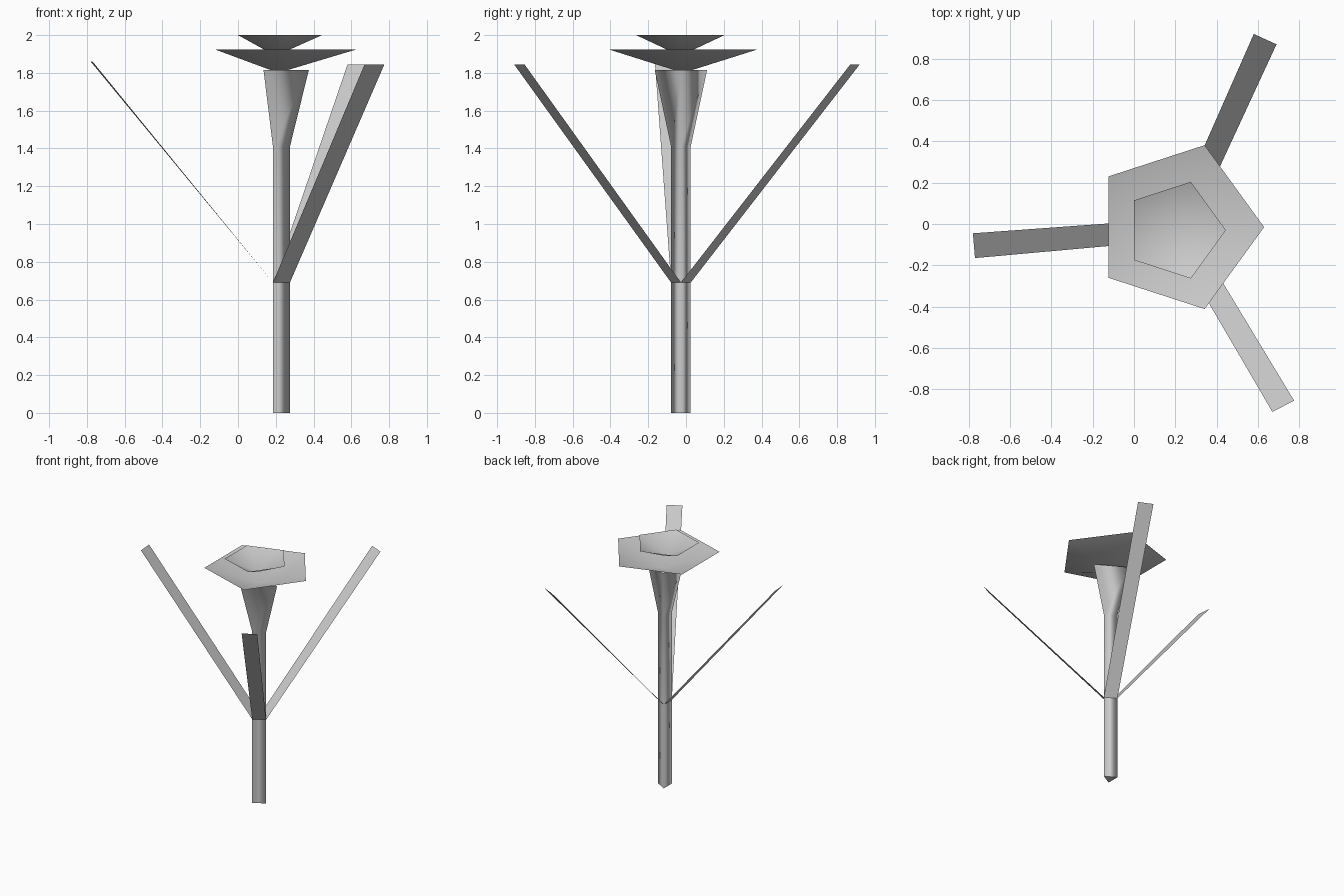
import bpy
from math import cos, sin, pi

if "Cube" in bpy.data.objects:
    bpy.data.objects.remove(bpy.data.objects["Cube"])


def add_mesh(name, verts, faces, smooth_faces=None):
    mesh = bpy.data.meshes.new(name)
    mesh.from_pydata(verts, [], faces)
    mesh.update()
    for p in mesh.polygons:
        p.use_smooth = smooth_faces is not None and p.index < smooth_faces
    obj = bpy.data.objects.new(name, mesh)
    bpy.context.collection.objects.link(obj)
    return obj


def ring(n, r, cx, cy, z):
    return [(cx + r * cos(2 * pi * i / n), cy + r * sin(2 * pi * i / n), z)
            for i in range(n)]


# Three-sided stem, flared at the top
CX, CY, R = 0.215, -0.027, 0.06
profile = [(0.0, R), (0.69, R), (1.41, R), (1.815, 0.16)]
verts = [v for z, r in profile for v in ring(3, r, CX, CY, z)]
faces = [(3 * k + i, 3 * k + (i + 1) % 3, 3 * k + 3 + (i + 1) % 3, 3 * k + 3 + i)
         for k in range(len(profile) - 1) for i in range(3)]
sides = len(faces)
last = 3 * (len(profile) - 1)
faces += [(2, 1, 0), (last, last + 1, last + 2)]
add_mesh("stem", verts, faces, sides)

# One flat leaf growing from each edge of the stem
base = ring(3, R, CX, CY, 0.69)
tips = [[(0.69, 0.87, 1.845), (0.58, 0.92, 1.845)],
        [(-0.78, -0.045, 1.86), (-0.77, -0.165, 1.86)],
        [(0.67, -0.91, 1.845), (0.775, -0.855, 1.845)]]
for i, (a, b) in enumerate(tips):
    add_mesh(f"leaf_{i + 1}", [base[i], base[(i + 1) % 3], b, a], [(0, 1, 2, 3)])


# Two open five-sided petal cups
def petal_cup(name, r, cx, cy, rim_z, tip_z):
    verts = ring(5, r, cx, cy, rim_z) + [(cx, cy, tip_z)]
    add_mesh(name, verts, [((i + 1) % 5, i, 5) for i in range(5)], 5)


petal_cup("lower_petals", 0.417, 0.213, -0.015, 1.925, 1.80)
petal_cup("upper_petals", 0.246, 0.199, -0.03, 2.0, 1.89)
